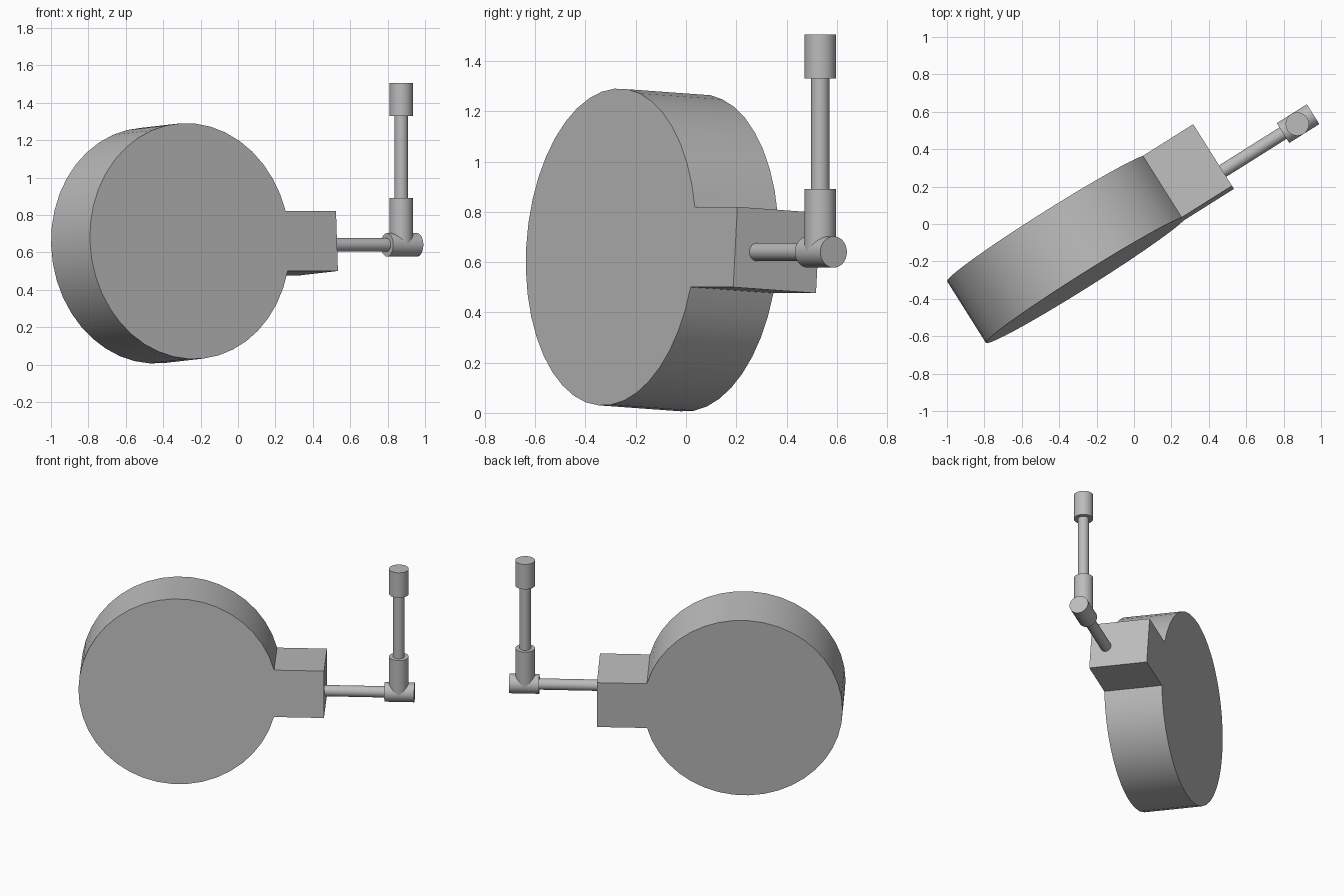
import bpy, bmesh
from math import radians, asin, cos, sin, pi
from mathutils import Matrix, Vector

if "Cube" in bpy.data.objects:
    bpy.data.objects.remove(bpy.data.objects["Cube"])

grey = bpy.data.materials.new("plain_grey")
grey.diffuse_color = (0.5, 0.5, 0.5, 1)
grey.use_nodes = True
grey.node_tree.nodes["Principled BSDF"].inputs["Base Color"].default_value = (0.5, 0.5, 0.5, 1)

TURN = Matrix.Rotation(radians(32.2), 4, "Z")
TILT = Matrix.Rotation(radians(-3.5), 4, "X")


def finish(name, bm, matrix):
    bmesh.ops.recalc_face_normals(bm, faces=bm.faces)
    mesh = bpy.data.meshes.new(name)
    bm.to_mesh(mesh)
    bm.free()
    mesh.materials.append(grey)
    obj = bpy.data.objects.new(name, mesh)
    obj.matrix_world = matrix
    bpy.context.collection.objects.link(obj)
    bpy.ops.object.select_all(action="DESELECT")
    obj.select_set(True)
    bpy.context.view_layer.objects.active = obj
    bpy.ops.object.shade_smooth_by_angle(angle=radians(30))
    return obj


def tube(name, start, end, radius):
    start, end = Vector(start), Vector(end)
    axis = end - start
    bm = bmesh.new()
    bmesh.ops.create_cone(bm, cap_ends=True, segments=32, radius1=radius,
                          radius2=radius, depth=axis.length)
    turn = axis.to_track_quat("Z", "Y").to_matrix().to_4x4()
    return finish(name, bm, Matrix.Translation((start + end) / 2) @ turn)


# Round body and square neck, one flush outline pushed back
R, HALF, NECK_END, DEPTH, STEPS = 0.632, 0.16, 0.929, 0.39, 38
a = asin(HALF / R)
outline = [(R * cos(t), R * sin(t))
           for t in (a + (2 * pi - 2 * a) * i / STEPS for i in range(STEPS + 1))]
outline += [(NECK_END, -HALF), (NECK_END, HALF)]

bm = bmesh.new()
face = bm.faces.new([bm.verts.new((x, 0, z)) for x, z in outline])
back = bmesh.ops.extrude_face_region(bm, geom=[face], use_keep_orig=True)["geom"]
bmesh.ops.translate(bm, vec=(0, DEPTH, 0),
                    verts=[g for g in back if isinstance(g, bmesh.types.BMVert)])
finish("body_with_neck", bm, Matrix.Translation((-0.257, -0.299, 0.66)) @ TURN @ TILT)

# Crank arm running out of the neck to a tee joint
joint = Vector((0.873, 0.534, 0.64))
along = TURN.to_3x3() @ Vector((1, 0, 0))
tube("crank_arm", joint - along * 0.52, joint + along * 0.09, 0.036)
tube("arm_collar", joint - along * 0.09, joint + along * 0.1, 0.0625)

# Upright handle with collar and grip
up = Vector((0, 0, 1))
tube("handle_collar", joint, joint + up * 0.25, 0.0625)
tube("handle_rod", joint + up * 0.2, joint + up * 0.75, 0.036)
tube("handle_grip", joint + up * 0.69, joint + up * 0.865, 0.0625)
